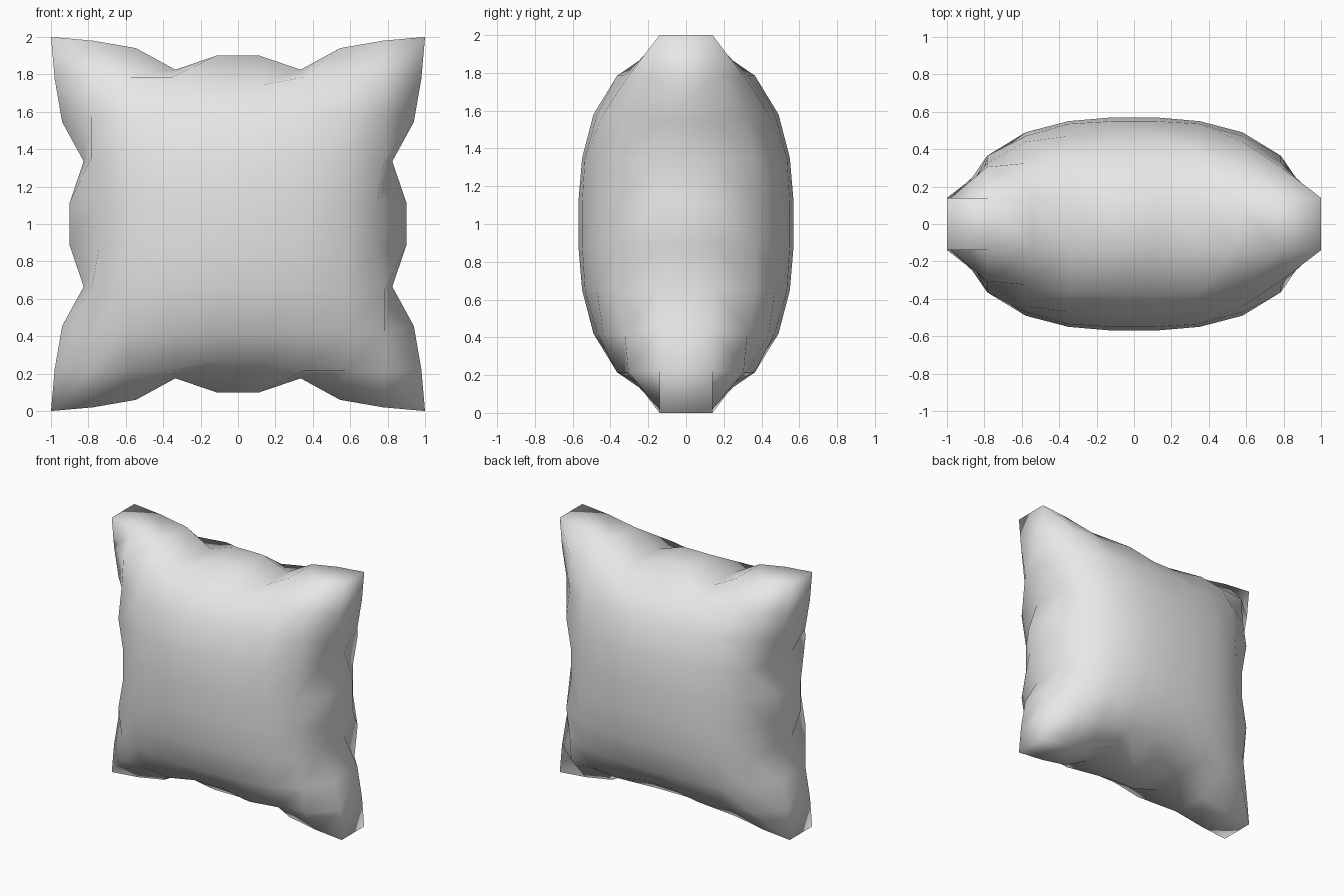
import bpy
import bmesh

old = bpy.data.objects.get("Cube")
if old:
    bpy.data.objects.remove(old, do_unlink=True)

N = 10                                   # grid points along each side
STEP = [1.0, 0.775, 0.545, 0.335, 0.115]    # seam spacing, corner to middle
SEAM = [1.0, 0.98, 0.94, 0.825, 0.9]        # wavy seam distance from centre
INNER = [1.0, 0.785, 0.58, 0.35, 0.115]     # spacing of the puffed faces
HALF_SEAM = 0.14
# Puff depth from the outer ring to the middle
PUFF = [[0.305, 0.325, 0.365, 0.37],
        [0.325, 0.44, 0.47, 0.49],
        [0.365, 0.47, 0.535, 0.55],
        [0.37, 0.49, 0.55, 0.57]]


def point(i, j, side):
    """Position of one grid point on the front (-1) or back (1) face."""
    a, b = min(i, N - 1 - i), min(j, N - 1 - j)
    sx = -1 if i < N / 2 else 1
    sz = -1 if j < N / 2 else 1
    if a == 0 or b == 0:
        x = SEAM[b] if a == 0 else STEP[a]
        z = SEAM[a] if b == 0 else STEP[b]
        y = HALF_SEAM
    else:
        x, z = INNER[a], INNER[b]
        y = PUFF[a - 1][b - 1]
        # pinch the middle of each outer ring inwards
        if (a, b) == (1, 4):
            x = 0.74
        if (a, b) == (4, 1):
            z = 0.74
    return (sx * x, side * y, 1 + sz * z)


bm = bmesh.new()
grids = {}
for side in (-1, 1):
    g = [[bm.verts.new(point(i, j, side)) for j in range(N)] for i in range(N)]
    grids[side] = g
    for i in range(N - 1):
        for j in range(N - 1):
            bm.faces.new((g[i][j], g[i + 1][j], g[i + 1][j + 1], g[i][j + 1]))

# Side band joining the two seams
last = N - 1
ring = ([(i, 0) for i in range(last)] + [(last, j) for j in range(last)]
        + [(i, last) for i in range(last, 0, -1)] + [(0, j) for j in range(last, 0, -1)])
f, b = grids[-1], grids[1]
for (i, j), (k, m) in zip(ring, ring[1:] + ring[:1]):
    bm.faces.new((f[i][j], b[i][j], b[k][m], f[k][m]))

bmesh.ops.recalc_face_normals(bm, faces=bm.faces)
for face in bm.faces:
    face.smooth = True
mesh = bpy.data.meshes.new("cushion")
bm.to_mesh(mesh)
bm.free()

# Plain fabric
fabric = bpy.data.materials.new("light grey fabric")
fabric.use_nodes = True
color = (0.8, 0.8, 0.8, 1)
fabric.diffuse_color = color
fabric.node_tree.nodes["Principled BSDF"].inputs["Base Color"].default_value = color
mesh.materials.append(fabric)
cushion = bpy.data.objects.new("cushion", mesh)
bpy.context.collection.objects.link(cushion)
